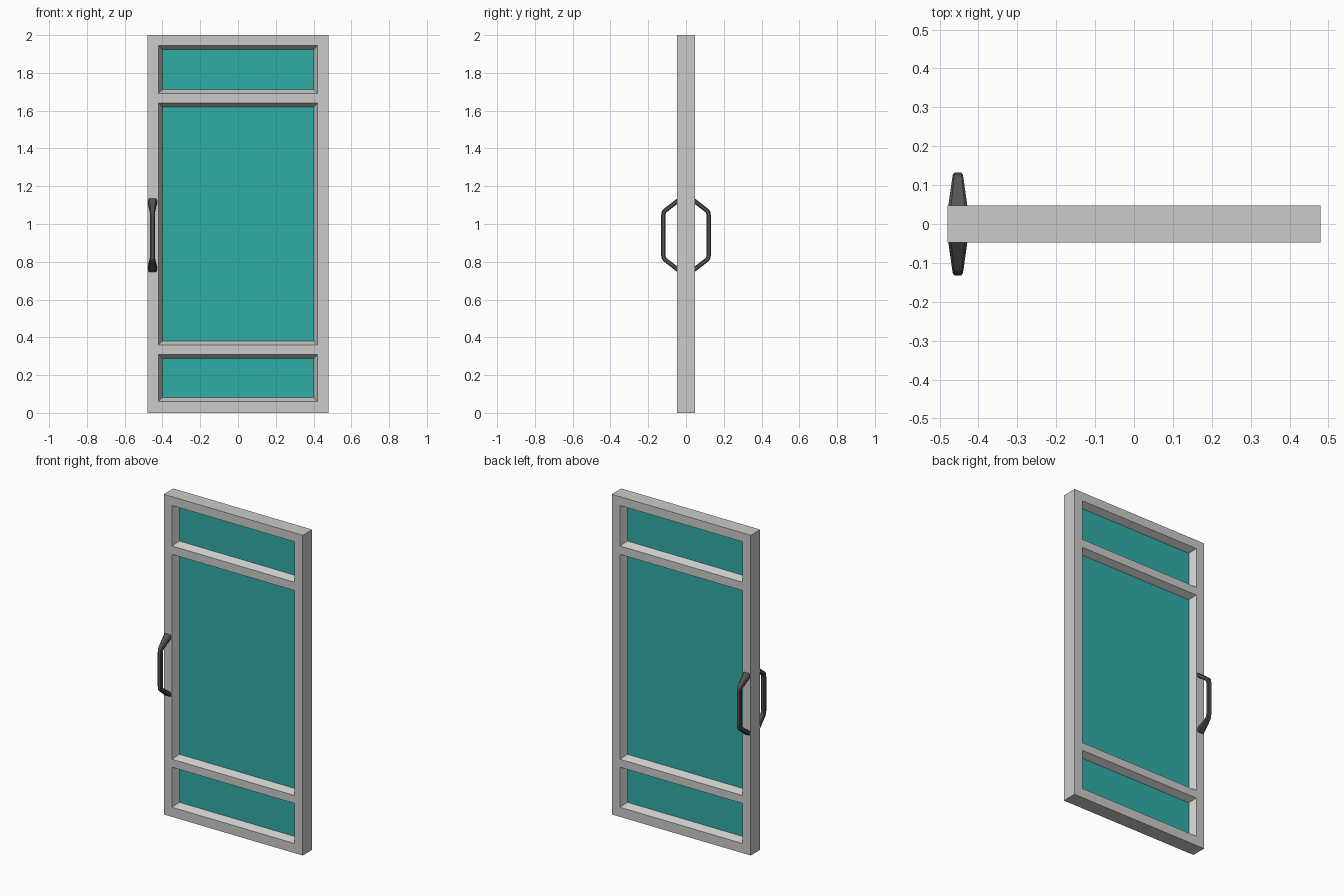
import bpy, bmesh
from mathutils import Vector

if "Cube" in bpy.data.objects:
    bpy.data.objects.remove(bpy.data.objects["Cube"])

HALF_DEPTH = 0.047
PANE = 0.006
REVEAL = 0.021
XS = [-0.48, -0.422, 0.422, 0.48]
ZS = [0, 0.06, 0.31, 0.36, 1.64, 1.692, 1.945, 2]
OPENINGS = (1, 3, 5)


def material(name, rgb):
    m = bpy.data.materials.new(name)
    m.diffuse_color = (*rgb, 1)
    m.use_nodes = True
    m.node_tree.nodes["Principled BSDF"].inputs["Base Color"].default_value = m.diffuse_color
    return m


def finish(bm, name, mat=None):
    bmesh.ops.remove_doubles(bm, verts=bm.verts, dist=1e-5)
    bmesh.ops.recalc_face_normals(bm, faces=bm.faces)
    me = bpy.data.meshes.new(name)
    bm.to_mesh(me)
    bm.free()
    ob = bpy.data.objects.new(name, me)
    bpy.context.collection.objects.link(ob)
    if mat:
        me.materials.append(mat)
    return ob


def quad(bm, pts):
    bm.faces.new([bm.verts.new(p) for p in pts])


def rect(x0, x1, z0, z1, y):
    return [(x0, y, z0), (x1, y, z0), (x1, y, z1), (x0, y, z1)]


def ring(bm, a, b):
    for i in range(4):
        j = (i + 1) % 4
        quad(bm, [a[i], a[j], b[j], b[i]])


teal = material("teal_glass", (0.03, 0.42, 0.38))
dark = material("dark_metal", (0.09, 0.09, 0.09))

# Door frame: gridded faces with sloping reveals down to the panes
bm = bmesh.new()
for s in (-1, 1):
    y = s * HALF_DEPTH
    for i in range(3):
        for k in range(len(ZS) - 1):
            outer = rect(XS[i], XS[i + 1], ZS[k], ZS[k + 1], y)
            if i == 1 and k in OPENINGS:
                inner = rect(XS[1] + REVEAL, XS[2] - REVEAL,
                             ZS[k] + REVEAL, ZS[k + 1] - REVEAL, s * PANE)
                ring(bm, outer, inner)
            else:
                quad(bm, outer)
# Outer edges of the frame
for x in (XS[0], XS[-1]):
    for a, b in zip(ZS, ZS[1:]):
        quad(bm, [(x, -HALF_DEPTH, a), (x, HALF_DEPTH, a), (x, HALF_DEPTH, b), (x, -HALF_DEPTH, b)])
for z in (ZS[0], ZS[-1]):
    for a, b in zip(XS, XS[1:]):
        quad(bm, [(a, -HALF_DEPTH, z), (a, HALF_DEPTH, z), (b, HALF_DEPTH, z), (b, -HALF_DEPTH, z)])
finish(bm, "door_frame")

# Glass panes
for k, name in zip(OPENINGS, ("lower_pane", "middle_pane", "upper_pane")):
    bm = bmesh.new()
    args = (XS[1] + REVEAL, XS[2] - REVEAL, ZS[k] + REVEAL, ZS[k + 1] - REVEAL)
    for s in (-1, 1):
        quad(bm, rect(*args, s * PANE))
    finish(bm, name, teal)


# Pull handles: chamfered bar swept along a bent path, flaring towards the door
def handle(name, s):
    mid, thick = 0.941, 0.023
    half = [(0.047, 0.194), (0.118, 0.139), (0.128, 0.127), (0.132, 0.104)]
    path = [Vector((y, z)) for y, z in half] + [Vector((y, -z)) for y, z in reversed(half)]
    bm = bmesh.new()
    loops = []
    for i, p in enumerate(path):
        t0 = (p - path[i - 1]).normalized() if i else None
        t1 = (path[i + 1] - p).normalized() if i < len(path) - 1 else None
        if t0 and t1:
            t = (t0 + t1).normalized()
            inward = Vector((t.y, -t.x)) / t.dot(t0)
        else:
            # ends are cut flush with the door face
            t = t0 or t1
            inward = Vector((0, -1 if i == 0 else 1)) / abs(t.x)
        if inward.dot(Vector((0.04, 0)) - p) < 0:
            inward = -inward
        w = 0.0245 - (p.x - 0.047) / 0.085 * 0.0115
        c = 0.25 * w + 0.001
        d = 0.005
        section = [(-w + c, 0), (w - c, 0), (w, d), (w, thick - d),
                   (w - c, thick), (-w + c, thick), (-w, thick - d), (-w, d)]
        loop = []
        for u, v in section:
            q = p + inward * v
            loop.append(bm.verts.new((-0.453 + u, s * q.x, mid + q.y)))
        loops.append(loop)
    for a, b in zip(loops, loops[1:]):
        for i in range(8):
            j = (i + 1) % 8
            bm.faces.new([a[i], a[j], b[j], b[i]])
    bm.faces.new(loops[0])
    bm.faces.new(loops[-1])
    finish(bm, name, dark)


handle("front_handle", -1)
handle("back_handle", 1)
